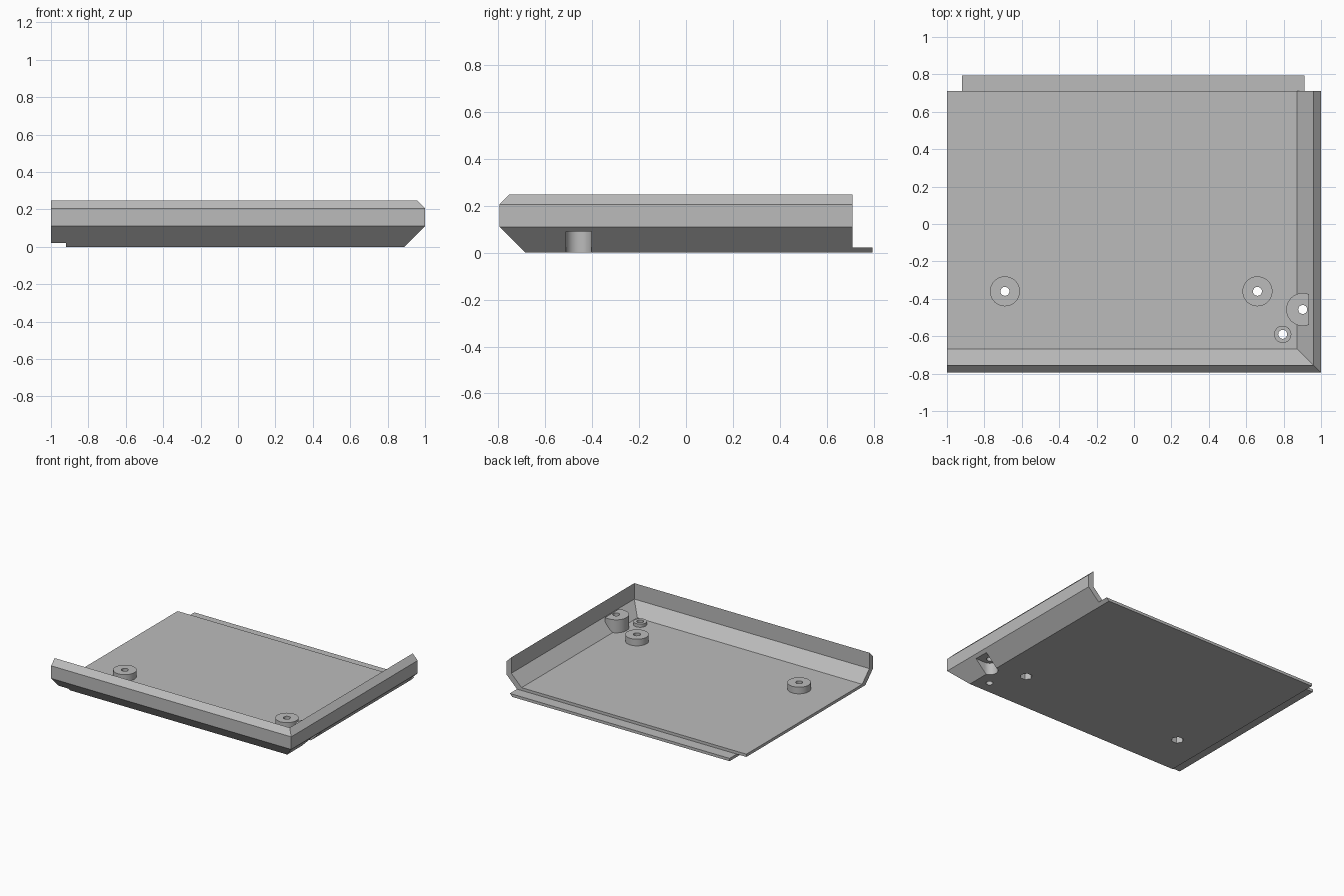
import bpy, bmesh, math
from mathutils import Vector, Matrix

cube = bpy.data.objects.get("Cube")
if cube:
    bpy.data.objects.remove(cube, do_unlink=True)

GREY = (0.5, 0.5, 0.5, 1)
mat = bpy.data.materials.new("plain_grey")
mat.use_nodes = True
mat.diffuse_color = GREY
mat.node_tree.nodes["Principled BSDF"].inputs["Base Color"].default_value = GREY

FRONT, BACK, SIDE, LIP_END = -0.795, 0.71, 1.0, 0.795
FLOOR, LIP, WALL, SLOPE = 0.042, 0.021, 0.042, 0.11


def finish(name, bm):
    bmesh.ops.recalc_face_normals(bm, faces=bm.faces)
    me = bpy.data.meshes.new(name)
    bm.to_mesh(me)
    bm.free()
    me.materials.append(mat)
    ob = bpy.data.objects.new(name, me)
    bpy.context.collection.objects.link(ob)
    return ob


def prism(bm, outline, z0, z1):
    low = [bm.verts.new((x, y, z0)) for x, y in outline]
    high = [bm.verts.new((x, y, z1)) for x, y in outline]
    bm.faces.new(low[::-1])
    bm.faces.new(high)
    for i in range(len(low)):
        j = (i + 1) % len(low)
        bm.faces.new((low[i], low[j], high[j], high[i]))


def arc(x, y, r, n, start=0.0, sweep=math.tau, closed=True):
    steps = n if closed else n - 1
    return [(x + r * math.cos(start + sweep * i / steps),
             y + r * math.sin(start + sweep * i / steps)) for i in range(n)]


def box(x0, x1, y0, y1):
    return [(x0, y0), (x1, y0), (x1, y1), (x0, y1)]


def cutter(outline, z0, z1):
    bm = bmesh.new()
    prism(bm, outline, z0, z1)
    ob = finish("cutter", bm)
    ob.hide_render = True
    return ob


def cut(ob, tools):
    bpy.context.view_layer.objects.active = ob
    for tool in tools:
        mod = ob.modifiers.new("cut", 'BOOLEAN')
        mod.operation, mod.solver, mod.object = 'DIFFERENCE', 'EXACT', tool
        bpy.ops.object.modifier_apply(modifier=mod.name)


def smooth(ob):
    bpy.ops.object.select_all(action='DESELECT')
    ob.select_set(True)
    bpy.context.view_layer.objects.active = ob
    bpy.ops.object.shade_smooth_by_angle(angle=math.radians(30))


# Tray: wall section (inset, height) mitred round one corner, closed by the floor
k = WALL * math.tan(math.pi / 8)
section = [(SLOPE, 0), (0, SLOPE), (0, 0.205), (WALL, 0.205 + WALL),
           (WALL, SLOPE + k), (SLOPE + k, FLOOR)]
bm = bmesh.new()
rows = [[bm.verts.new(p) for p in ((-SIDE, FRONT + d, z), (SIDE - d, FRONT + d, z),
                                   (SIDE - d, BACK, z))] for d, z in section]
for a, b in zip(rows, rows[1:]):
    for i in range(2):
        bm.faces.new((a[i], a[i + 1], b[i + 1], b[i]))
under = bm.verts.new((-SIDE, BACK, 0))
over = bm.verts.new((-SIDE, BACK, FLOOR))
bm.faces.new(rows[0] + [under])
bm.faces.new(rows[-1] + [over])
bm.faces.new([r[0] for r in rows] + [over, under])
bm.faces.new([r[2] for r in rows] + [over, under])
tray = finish("tray", bm)

# Joining lip along the back, its end following the slope
bm = bmesh.new()
prism(bm, box(-0.92, SIDE - SLOPE, BACK, LIP_END), 0, LIP)
for v in bm.verts:
    if v.co.x > 0 and v.co.z > 0:
        v.co.x += LIP
finish("back_lip", bm)

# Screw bosses: name, x, y, radius, top
bosses = []
for name, x, y, r, top in (("left_boss", 0.66, -0.36, 0.08, 0.092),
                           ("right_boss", -0.69, -0.36, 0.08, 0.092),
                           ("small_boss", 0.795, -0.59, 0.046, 0.066)):
    bm = bmesh.new()
    prism(bm, arc(x, y, r, 48), FLOOR - 0.01, top)
    bosses.append(finish(name, bm))

# Corner boss trimmed flat beside the wall and along the outer slope
CX, CY = 0.902, -0.457
bm = bmesh.new()
prism(bm, arc(CX, CY, 0.088, 48), FLOOR - 0.01, 0.14)
for co, no in (((0.936, 0, 0), (1, 0, 0)), ((SIDE - SLOPE - 0.005, 0, 0), (1, 0, -1))):
    geom = bm.verts[:] + bm.edges[:] + bm.faces[:]
    res = bmesh.ops.bisect_plane(bm, geom=geom, plane_co=co,
                                 plane_no=Vector(no).normalized(), clear_outer=True)
    edges = [e for e in res["geom_cut"] if isinstance(e, bmesh.types.BMEdge)]
    bmesh.ops.contextual_create(bm, geom=edges)
corner = finish("corner_boss", bm)

# Rabbet, screw holes, nut recesses and the slot under the corner boss
rabbet = cutter(box(-1.1, -0.92, -1, 1), -0.1, LIP)
tools = []
for x, y in ((0.66, -0.36), (-0.69, -0.36), (0.795, -0.59), (CX, CY)):
    tools.append(cutter(arc(x, y, 0.024, 24), -0.1, 0.3))
for x in (0.66, -0.69):
    tools.append(cutter(arc(x, -0.36, 0.043, 6), -0.1, 0.05))
slot = arc(CX, CY, 0.055, 25, math.pi / 2, math.pi, closed=False)
tools.append(cutter(slot + [(1.1, CY - 0.055), (1.1, CY + 0.055)], -0.1, 0.09))

cut(tray, [rabbet] + tools)
for ob in bosses + [corner]:
    cut(ob, tools)
for ob in [tray, corner] + bosses:
    smooth(ob)
for tool in [rabbet] + tools:
    bpy.data.objects.remove(tool, do_unlink=True)
